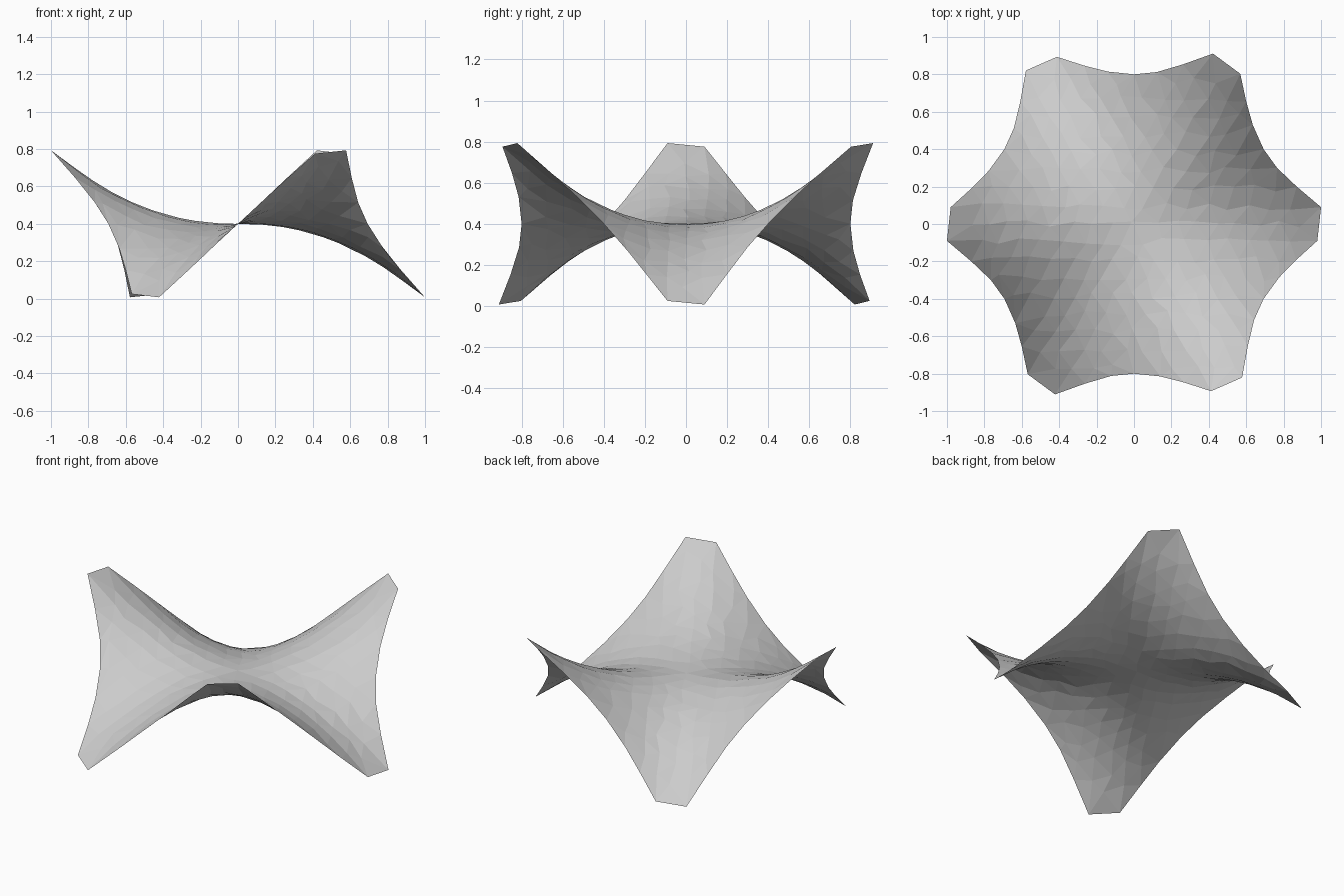
import bpy
import bmesh
import math
import random
from mathutils import Vector, Matrix
from mathutils.geometry import delaunay_2d_cdt

if "Cube" in bpy.data.objects:
    bpy.data.objects.remove(bpy.data.objects["Cube"])

random.seed(4)
SPACING = 0.11
EDGE_GAP = 0.05


def height(x, y):
    """Three-lobed saddle: rim corners alternate between high and low."""
    r, a = math.hypot(x, y), math.atan2(y, x)
    return min(0.8, max(0.0, 0.4 - 0.404 * r ** 2.2 * math.cos(3 * a)))


def edge_distance(p, a, b):
    t = max(0.0, min(1.0, (p - a).dot(b - a) / (b - a).length_squared))
    return (p - a.lerp(b, t)).length


# Outline: one clipped corner and the hollow edge after it, turned six times
sector = [(0.98, -0.09), (1.0, 0.09), (0.87, 0.2), (0.765, 0.3),
          (0.693, 0.4), (0.635, 0.53), (0.6, 0.655)]
outline = []
for i in range(6):
    turn = Matrix.Rotation(math.radians(60 * i), 2)
    for p in sector:
        q = Vector(p)
        q.rotate(turn)
        outline.append(q)
n = len(outline)

# Inner points: lightly jittered triangular grid
points = list(outline)
for j in range(-9, 10):
    for i in range(-10, 11):
        p = Vector(((i + 0.5 * (j % 2)) * SPACING + random.uniform(-0.02, 0.02),
                    j * SPACING * 0.866 + random.uniform(-0.02, 0.02)))
        if min(edge_distance(p, outline[k], outline[(k + 1) % n]) for k in range(n)) > EDGE_GAP:
            points.append(p)

# Triangulate inside the outline and lift onto the saddle
verts, _, faces, *_ = delaunay_2d_cdt(points, [], [list(range(n))], 1, 1e-5)
bm = bmesh.new()
bv = [bm.verts.new((v.x, v.y, height(v.x, v.y))) for v in verts]
for f in faces:
    bm.faces.new([bv[i] for i in f])
bmesh.ops.delete(bm, geom=[v for v in bm.verts if not v.link_faces], context='VERTS')
bm.normal_update()
if sum(f.normal.z for f in bm.faces) < 0:
    bmesh.ops.reverse_faces(bm, faces=bm.faces[:])

mesh = bpy.data.meshes.new("saddle_surface")
bm.to_mesh(mesh)
bm.free()
bpy.context.collection.objects.link(bpy.data.objects.new("saddle_surface", mesh))
